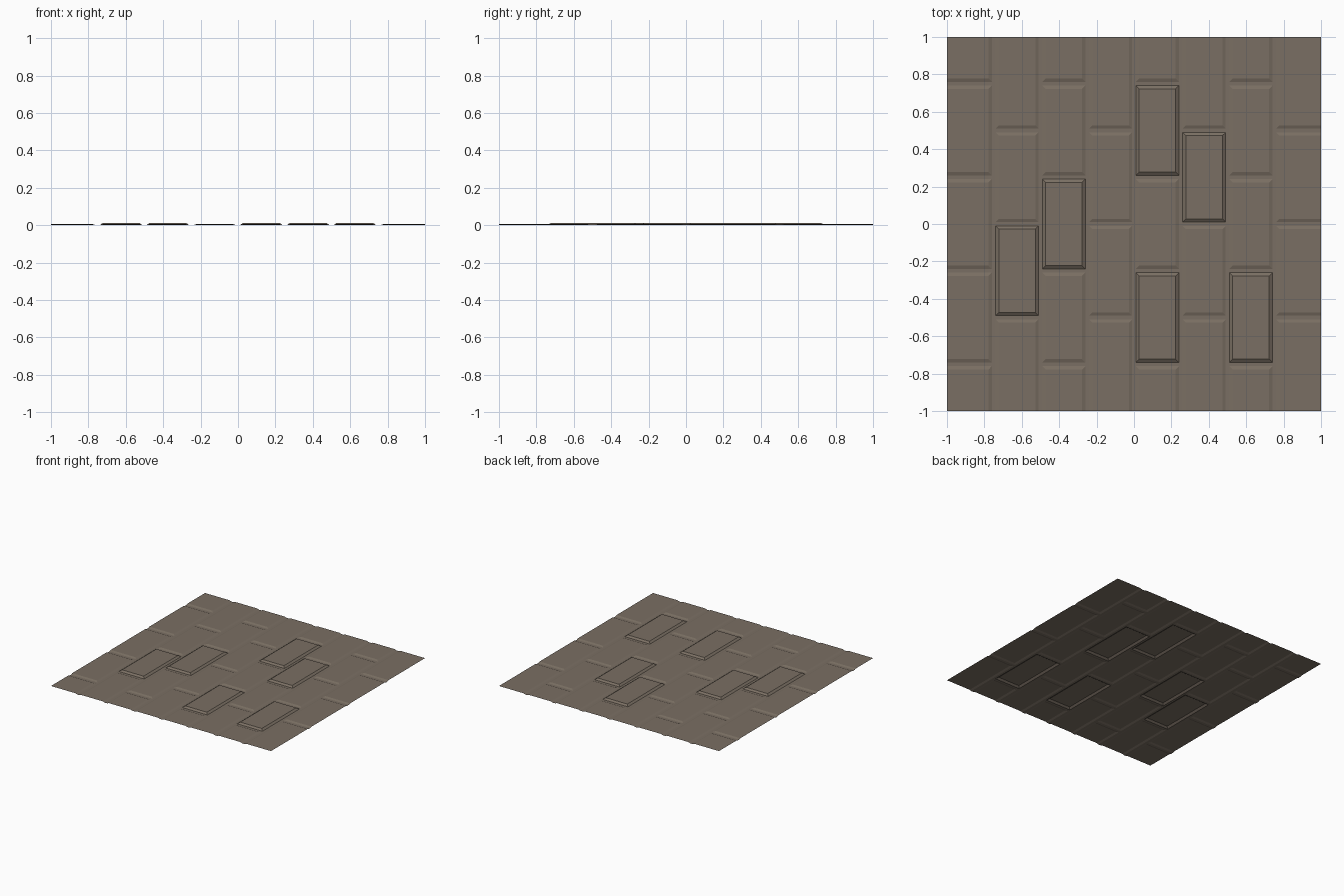
import bpy, bmesh, math

if "Cube" in bpy.data.objects:
    bpy.data.objects.remove(bpy.data.objects["Cube"])

CELL = 0.25           # brick width; bricks are two cells long
GROOVE, BEVEL = 0.01, 0.027   # half width of joint floor, and of joint at brick top
LOW, HIGH = 0.006, 0.012

stone = bpy.data.materials.new("grey_brown_stone")
stone.diffuse_color = (0.195, 0.159, 0.125, 1)
stone.use_nodes = True
stone.node_tree.nodes["Principled BSDF"].inputs["Base Color"].default_value = stone.diffuse_color

# raised bricks: (column, first row)
RAISED = {(1, 2), (2, 3), (4, 1), (4, 5), (5, 4), (6, 1)}


def rect(bm, x0, x1, y0, y1, inset, z):
    """Ring of four corners, inset only on sides that are not the slab border."""
    a = x0 + (inset if x0 > -0.999 else 0)
    b = x1 - (inset if x1 < 0.999 else 0)
    c = y0 + (inset if y0 > -0.999 else 0)
    d = y1 - (inset if y1 < 0.999 else 0)
    return [bm.verts.new((x, y, z)) for x, y in ((a, c), (b, c), (b, d), (a, d))]


def brick(bm, x0, x1, y0, y1, h):
    """Joint floor, sloped edge and flat top of one brick."""
    rings = [rect(bm, x0, x1, y0, y1, 0, 0), rect(bm, x0, x1, y0, y1, GROOVE, 0),
             rect(bm, x0, x1, y0, y1, BEVEL, h)]
    border = (y0 < -0.999, x1 > 0.999, y1 > 0.999, x0 < -0.999)
    for lo, hi in zip(rings, rings[1:]):
        for i in range(4):
            if not border[i]:
                j = (i + 1) % 4
                bm.faces.new((lo[i], lo[j], hi[j], hi[i]))
    bm.faces.new(rings[-1])


# staggered columns of bricks as one open sheet
bm = bmesh.new()
for col in range(8):
    x0 = -1 + col * CELL
    for row in range(-1 if col % 2 == 0 else 0, 8, 2):
        y0, y1 = max(-1, -1 + row * CELL), min(1, -1 + (row + 2) * CELL)
        brick(bm, x0, x0 + CELL, y0, y1, HIGH if (col, row) in RAISED else LOW)
bmesh.ops.remove_doubles(bm, verts=bm.verts, dist=1e-5)

mesh = bpy.data.meshes.new("brick_paving")
bm.to_mesh(mesh)
bm.free()
mesh.materials.append(stone)
paving = bpy.data.objects.new("brick_paving", mesh)
bpy.context.collection.objects.link(paving)
